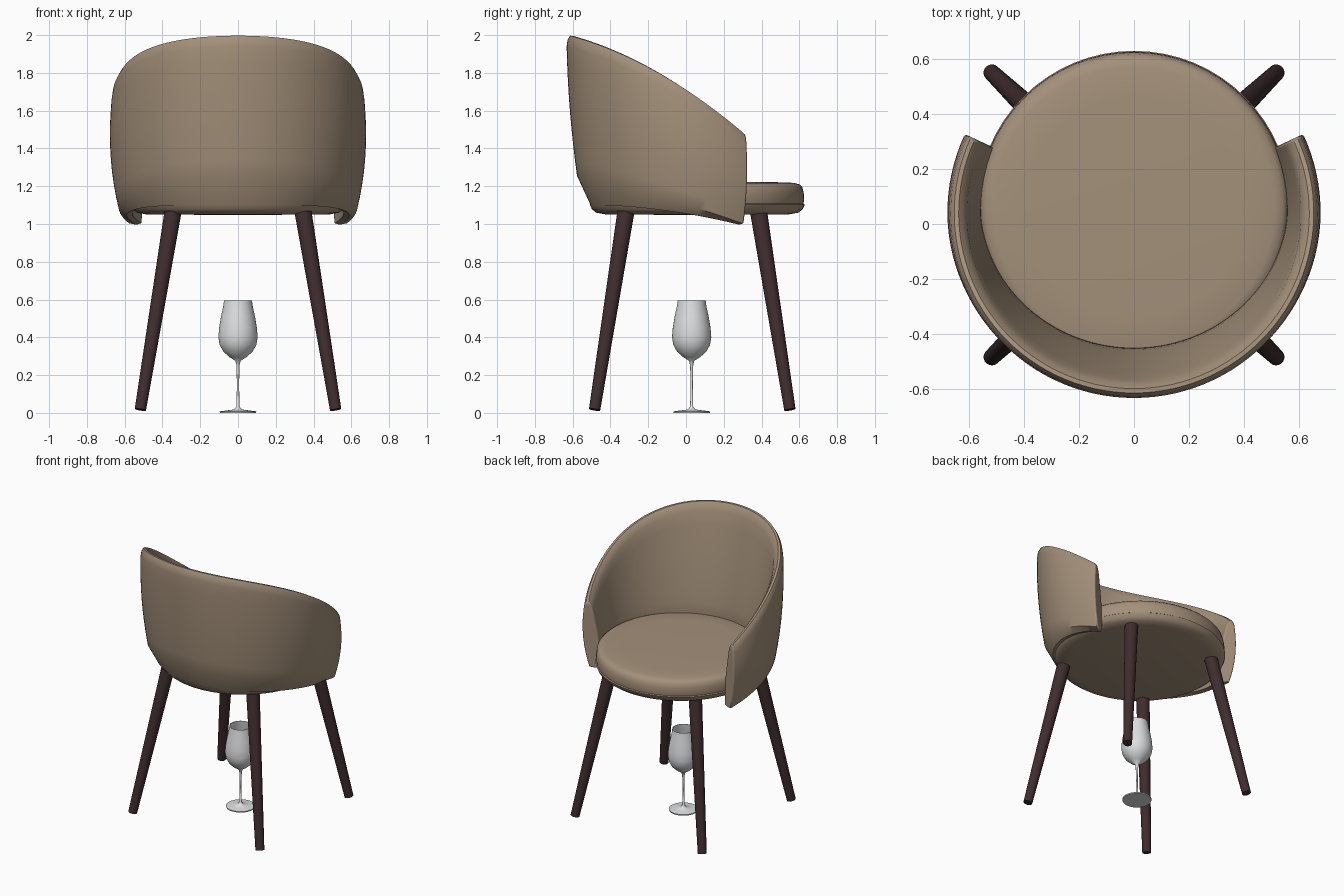
import bpy, bmesh, math
from mathutils import Vector

cube = bpy.data.objects.get("Cube")
if cube:
    bpy.data.objects.remove(cube)


def material(name, rgb, rough):
    m = bpy.data.materials.new(name)
    m.use_nodes = True
    m.diffuse_color = (*rgb, 1)
    bsdf = m.node_tree.nodes["Principled BSDF"]
    bsdf.inputs["Base Color"].default_value = (*rgb, 1)
    bsdf.inputs["Roughness"].default_value = rough
    return m


fabric = material("tan_upholstery", (0.37, 0.28, 0.195), 0.8)
wood = material("dark_wood", (0.05, 0.026, 0.028), 0.5)
glass = material("pale_glass", (0.72, 0.73, 0.74), 0.2)


def finish(name, bm, mat, angle=35):
    bmesh.ops.remove_doubles(bm, verts=bm.verts, dist=1e-5)
    bmesh.ops.recalc_face_normals(bm, faces=bm.faces)
    mesh = bpy.data.meshes.new(name)
    bm.to_mesh(mesh)
    bm.free()
    mesh.materials.append(mat)
    obj = bpy.data.objects.new(name, mesh)
    bpy.context.collection.objects.link(obj)
    bpy.ops.object.select_all(action="DESELECT")
    obj.select_set(True)
    bpy.context.view_layer.objects.active = obj
    bpy.ops.object.shade_smooth_by_angle(angle=math.radians(angle))
    return obj


def lathe(name, profile, centre_y, mat, sides=64, angle=35):
    """Spin a (radius, height) profile around a vertical axis."""
    bm = bmesh.new()
    verts = [bm.verts.new((r, centre_y, z)) for r, z in profile]
    edges = [bm.edges.new(pair) for pair in zip(verts, verts[1:])]
    bmesh.ops.spin(bm, geom=verts + edges, cent=(0, centre_y, 0), axis=(0, 0, 1),
                   angle=math.tau, steps=sides)
    bmesh.ops.dissolve_degenerate(bm, dist=1e-6, edges=bm.edges)
    return finish(name, bm, mat, angle)


# Seat: padded cushion on a shallow base
SEAT_Y = 0.06
lathe("seat_cushion", [(0, 1.225), (0.4, 1.222), (0.51, 1.218), (0.54, 1.21), (0.556, 1.195),
                       (0.563, 1.165), (0.566, 1.13), (0.562, 1.108), (0, 1.106)], SEAT_Y, fabric)
lathe("seat_base", [(0, 1.108), (0.56, 1.108), (0.569, 1.103), (0.558, 1.078), (0.535, 1.06),
                    (0.48, 1.05), (0, 1.048)], SEAT_Y, fabric)

# Backrest: a wrap-around shell whose cross-section changes with direction
SHELL_Y, HALF_SWEEP, STEPS = 0.04, math.radians(115), 72


def mix(a, b, t):
    return a + (b - a) * t


def shell_section(a):
    back = max(0.0, math.cos(a)) ** 1.3
    s = 0.67 * (1 - math.cos(a))
    rim = 2 - 0.268 * s - 0.297 * s * s
    seam = 1.255 - 0.2 * s - 0.07 * s * s
    low = 1.1 - 0.105 * (s / 0.95) ** 2
    r_low, r_seam = mix(0.59, 0.545, back), mix(0.632, 0.617, back)
    r_rim, r_seat = mix(0.671, 0.672, back), mix(0.555, 0.49, back)
    bulge = mix(0.09, 0.04, back)

    def outer(t):
        return mix(r_seam, r_rim, t) + bulge * t * (1 - t)

    # straight underside tuck, then the outer wall up to the rim
    pts = [(r_low - 0.03, low + 0.008), (r_low, low), (r_seam, seam)]
    top = rim - 0.06
    pts += [(outer(k / 8), mix(seam, top, k / 8)) for k in range(1, 9)]
    # rounded rim
    pts += [(r_rim - 0.005, rim - 0.025), (r_rim - 0.018, rim - 0.003),
            (r_rim - 0.034, rim - 0.004), (r_rim - 0.05, rim - 0.025)]
    # padded inner wall, flaring towards the rim
    floor = low + 0.11
    pts += [(mix(r_seat, r_rim - 0.064, (k / 8) ** 1.3), mix(floor, top, k / 8))
            for k in range(8, -1, -1)]
    return pts


bm = bmesh.new()
weight = bm.edges.layers.float.new("bevel_weight_edge")
rings = []
for i in range(STEPS + 1):
    a = mix(-HALF_SWEEP, HALF_SWEEP, i / STEPS)
    rings.append([bm.verts.new((r * math.sin(a), SHELL_Y - r * math.cos(a), z))
                  for r, z in shell_section(a)])
for one, two in zip(rings, rings[1:]):
    for j in range(len(one)):
        k = (j + 1) % len(one)
        bm.faces.new((one[j], one[k], two[k], two[j]))
for ring in (rings[0], rings[-1]):
    for edge in bm.faces.new(ring).edges:
        edge[weight] = 1
shell = finish("backrest_shell", bm, fabric)
soft = shell.modifiers.new("soft_ends", "BEVEL")
soft.width, soft.segments, soft.limit_method = 0.01, 3, "WEIGHT"

# Legs: four splayed tapering rods
for sx, side in ((1, "left"), (-1, "right")):
    for sy, end in ((-1, "front"), (1, "rear")):
        top = Vector((sx * 0.345, 0.033 + sy * 0.352, 1.06))
        foot = Vector((sx * 0.517, 0.033 + sy * 0.517, 0.017))
        axis = top - foot
        bm = bmesh.new()
        bmesh.ops.create_cone(bm, cap_ends=True, segments=24, radius1=0.03, radius2=0.045,
                              depth=axis.length)
        turn = axis.to_track_quat("Z", "Y").to_matrix().to_4x4()
        bmesh.ops.transform(bm, matrix=turn, verts=bm.verts)
        bmesh.ops.translate(bm, vec=(top + foot) / 2, verts=bm.verts)
        finish(f"{end}_{side}_leg", bm, wood)

# Stemmed glass standing under the seat: foot, stem, hollow bowl
lathe("wine_glass", [(0, 0), (0.096, 0), (0.097, 0.008), (0.06, 0.013), (0.02, 0.018),
                     (0.008, 0.035), (0.006, 0.15), (0.008, 0.25), (0.014, 0.276),
                     (0.045, 0.295), (0.078, 0.325), (0.097, 0.36), (0.104, 0.4),
                     (0.1, 0.45), (0.09, 0.51), (0.078, 0.565), (0.074, 0.596),
                     (0.071, 0.596), (0.075, 0.565), (0.087, 0.51), (0.097, 0.45),
                     (0.1, 0.4), (0.093, 0.36), (0.073, 0.328), (0.04, 0.301), (0, 0.29)],
      0.03, glass, sides=40, angle=50)
